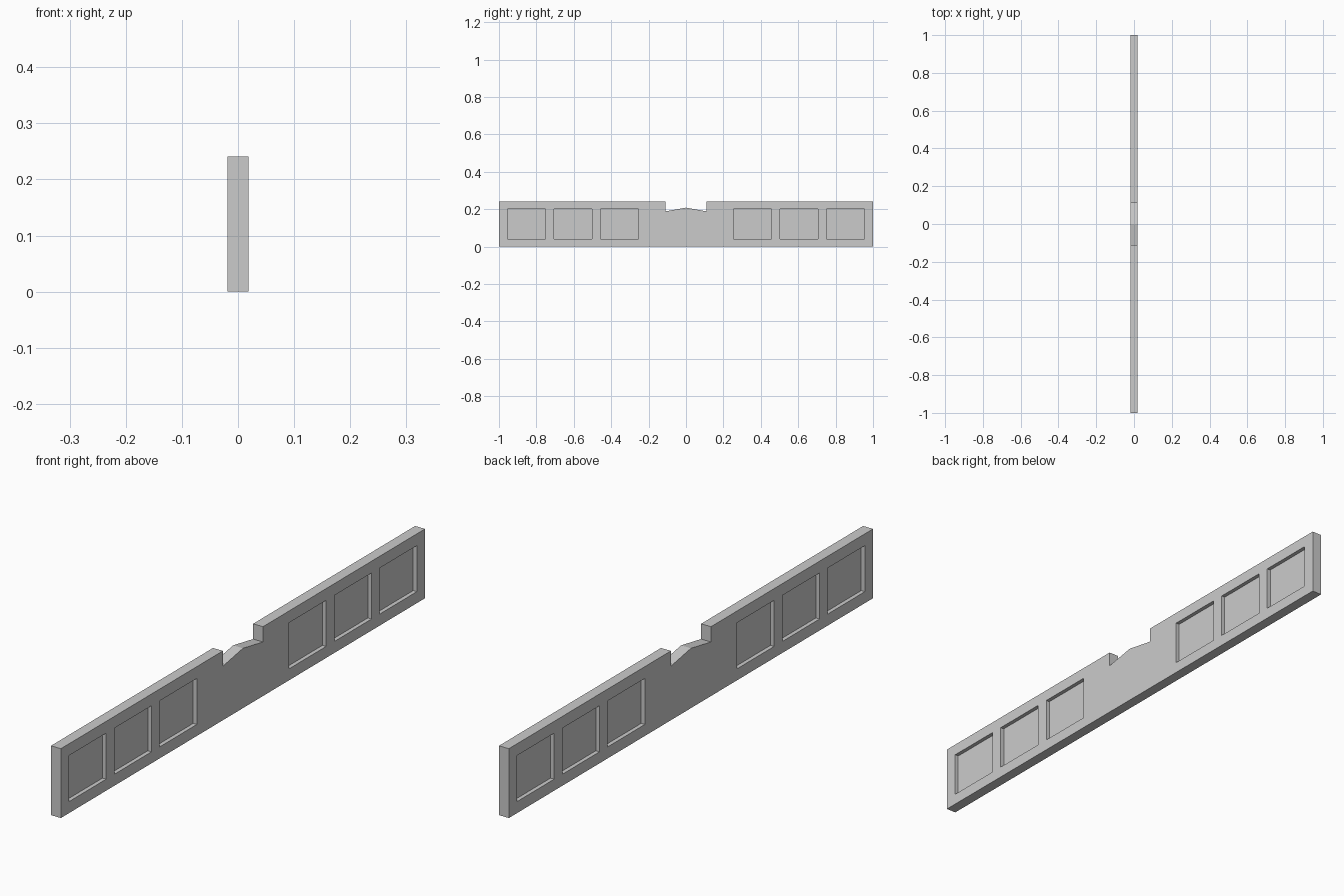
import bpy, bmesh
from mathutils import Matrix

if "Cube" in bpy.data.objects:
    bpy.data.objects.remove(bpy.data.objects["Cube"])

HALF_T = 0.019      # half thickness of the board
HEIGHT = 0.241
DEPTH = 0.014       # recess depth on each face


def make_object(name, bm):
    bmesh.ops.recalc_face_normals(bm, faces=bm.faces)
    mesh = bpy.data.meshes.new(name)
    bm.to_mesh(mesh)
    bm.free()
    obj = bpy.data.objects.new(name, mesh)
    bpy.context.collection.objects.link(obj)
    return obj


# Board: side profile with a peaked notch in the top edge, extruded across x
half = [(1, 0), (1, HEIGHT), (0.11, HEIGHT), (0.11, 0.188)]
profile = half + [(0, 0.208)] + [(-y, z) for y, z in reversed(half)]
bm = bmesh.new()
face = bm.faces.new([bm.verts.new((-HALF_T, y, z)) for y, z in profile])
ext = bmesh.ops.extrude_face_region(bm, geom=[face])
bmesh.ops.translate(bm, vec=(2 * HALF_T, 0, 0),
                    verts=[v for v in ext["geom"] if isinstance(v, bmesh.types.BMVert)])
board = make_object("notched_board", bm)

# Cutters: three square panels per half, on both faces
bm = bmesh.new()
for face_side in (-1, 1):
    for end in (-1, 1):
        for y in (0.355, 0.604, 0.853):
            place = (Matrix.Translation((face_side * (HALF_T - DEPTH + 0.02), end * y, 0.12))
                     @ Matrix.Diagonal((0.04, 0.204, 0.16, 1)))
            bmesh.ops.create_cube(bm, size=1, matrix=place)
cutter = make_object("panel_cutters", bm)
cutter.hide_render = True

# Carve the recessed panels
mod = board.modifiers.new("panels", "BOOLEAN")
mod.operation = "DIFFERENCE"
mod.solver = "EXACT"
mod.object = cutter
bpy.context.view_layer.objects.active = board
bpy.ops.object.modifier_apply(modifier=mod.name)
bpy.data.objects.remove(cutter)
